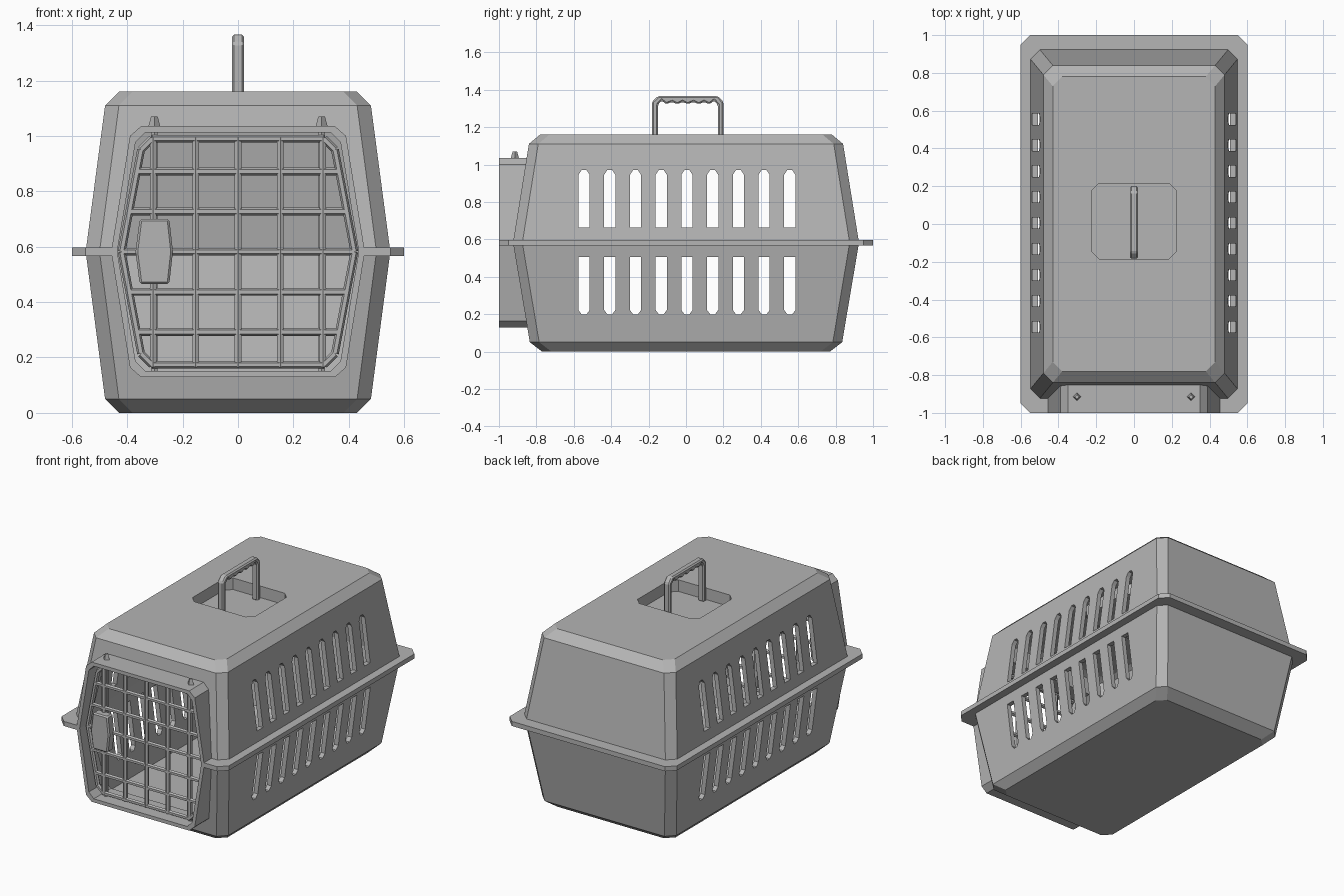
import bpy, bmesh
from mathutils import Vector

cube = bpy.data.objects.get("Cube")
if cube:
    bpy.data.objects.remove(cube, do_unlink=True)

grey = bpy.data.materials.new("plain grey")
grey.use_nodes = True
colour = (0.46, 0.46, 0.46, 1)
grey.diffuse_color = colour
grey.node_tree.nodes["Principled BSDF"].inputs["Base Color"].default_value = colour


def loft(name, rings):
    """Skin a closed solid over rings of equal point count."""
    bm = bmesh.new()
    loops = [[bm.verts.new(p) for p in ring] for ring in rings]
    n = len(loops[0])
    for a, b in zip(loops, loops[1:]):
        for i in range(n):
            j = (i + 1) % n
            bm.faces.new((a[i], a[j], b[j], b[i]))
    bm.faces.new(loops[0][::-1])
    bm.faces.new(loops[-1])
    bmesh.ops.recalc_face_normals(bm, faces=bm.faces)
    mesh = bpy.data.meshes.new(name)
    bm.to_mesh(mesh)
    bm.free()
    mesh.materials.append(grey)
    obj = bpy.data.objects.new(name, mesh)
    bpy.context.collection.objects.link(obj)
    return obj


def rect(hx, y0, y1, z, c):
    """Rectangle with cut corners at height z."""
    return [(hx, y0 + c, z), (hx, y1 - c, z), (hx - c, y1, z), (c - hx, y1, z),
            (-hx, y1 - c, z), (-hx, y0 + c, z), (c - hx, y0, z), (hx - c, y0, z)]


def prism_y(name, outline, y0, y1):
    return loft(name, [[(x, y, z) for x, z in outline] for y in (y0, y1)])


def prism_x(name, outline, x0, x1):
    return loft(name, [[(x, y, z) for y, z in outline] for x in (x0, x1)])


def apply_all(obj):
    bpy.context.view_layer.objects.active = obj
    for mod in list(obj.modifiers):
        bpy.ops.object.modifier_apply(modifier=mod.name)


def combine(obj, other, operation):
    mod = obj.modifiers.new("cut", 'BOOLEAN')
    mod.operation, mod.solver, mod.object = operation, 'EXACT', other
    apply_all(obj)
    bpy.data.objects.remove(other, do_unlink=True)


def bevel(obj, width):
    mod = obj.modifiers.new("bevel", 'BEVEL')
    mod.width, mod.segments = width, 1
    mod.limit_method, mod.angle_limit = 'ANGLE', 0.6
    apply_all(obj)


MID = 0.582


def door_outline(top, hx_top, hx_cut, cut, hx_mid):
    """Six-sided doorway shape with clipped corners, mirrored about MID."""
    half = [(hx_top, top), (hx_cut, top - cut), (hx_mid, MID),
            (hx_cut, 2 * MID - top + cut), (hx_top, 2 * MID - top)]
    return half + [(-x, z) for x, z in reversed(half)]


# Shell: outer hull, flange and door surround
LEVELS = [(0.43, 0.77, 0.0), (0.48, 0.835, 0.05), (0.55, 0.925, MID),
          (0.48, 0.84, 1.11), (0.43, 0.78, 1.16)]
body = loft("carrier_shell", [rect(hx, -hy, hy, z, 0.05) for hx, hy, z in LEVELS])
combine(body, prism_y("surround", door_outline(1.035, 0.35, 0.39, 0.035, 0.458),
                      -1, -0.78), 'UNION')
combine(body, loft("flange", [rect(0.6, -1, 1, z, 0.05) for z in (0.567, 0.597)]), 'UNION')

# Hollow interior, leaving material around the roof tray
T = 0.03
cavity = loft("cavity", [rect(hx - T, T - hy, hy - T, min(max(z, T), 1.16 - T), 0.045)
                         for hx, hy, z in
                         [(0.44, 0.785, 0), LEVELS[1], LEVELS[2], LEVELS[3], (0.45, 0.8, 1.16)]])
combine(cavity, loft("tray_block", [rect(0.25, -0.21, 0.24, z, 0.05)
                                    for z in (1.06, 1.3)]), 'DIFFERENCE')
combine(body, cavity, 'DIFFERENCE')
combine(body, loft("tray_hole", [rect(0.225, -0.185, 0.215, z, 0.04)
                                 for z in (1.085, 1.3)]), 'DIFFERENCE')

# Doorway
combine(body, prism_y("doorway", door_outline(1.012, 0.335, 0.37, 0.035, 0.436),
                      -1.1, -0.7), 'DIFFERENCE')

# Ventilation slots, pointed at the outer end
for i in range(9):
    y = 0.005 + (i - 4) * 0.1375
    for inner, shoulder, tip in ((0.663, 0.945, 0.972), (0.505, 0.222, 0.198)):
        slot = [(y - 0.03, inner), (y + 0.03, inner), (y + 0.03, shoulder),
                (y + 0.012, tip), (y - 0.012, tip), (y - 0.03, shoulder)]
        combine(body, prism_x("slot", slot, -0.8, 0.8), 'DIFFERENCE')


# Wire door
DOOR_Y = -0.935


def bar(name, a, b, r, sides=6):
    a, b = Vector(a), Vector(b)
    bm = bmesh.new()
    bmesh.ops.create_cone(bm, cap_ends=True, segments=sides, radius1=r, radius2=r,
                          depth=(b - a).length)
    mesh = bpy.data.meshes.new(name)
    bm.to_mesh(mesh)
    bm.free()
    mesh.materials.append(grey)
    obj = bpy.data.objects.new(name, mesh)
    obj.location = (a + b) / 2
    obj.rotation_mode = 'QUATERNION'
    obj.rotation_quaternion = (b - a).to_track_quat('Z', 'Y')
    bpy.context.collection.objects.link(obj)
    return obj


rim = door_outline(0.99, 0.31, 0.35, 0.04, 0.42)
for i, (p, q) in enumerate(zip(rim, rim[1:] + rim[:1])):
    bar(f"door_rim_{i + 1}", (p[0], DOOR_Y, p[1]), (q[0], DOOR_Y, q[1]), 0.014)
for i in range(-2, 3):
    x = i * 0.153
    bar(f"door_upright_{i + 3}", (x, DOOR_Y, 0.165), (x, DOOR_Y, 0.995), 0.014)
    z = MID + i * 0.145
    hx = 0.42 - abs(z - MID) * 0.17
    bar(f"door_crossbar_{i + 3}", (-hx, DOOR_Y, z), (hx, DOOR_Y, z), 0.014)

# Hinge rod, latch rod and the pegs above the surround
for side, x in (("hinge", 0.302), ("latch", -0.302)):
    bar(f"{side}_rod", (x, -0.92, 0.145), (x, -0.92, 1.03), 0.014)
    loft(f"{side}_peg", [[(x + r, -0.915, z), (x, r - 0.915, z),
                          (x - r, -0.915, z), (x, -r - 0.915, z)]
                         for r, z in ((0.024, 1.025), (0.012, 1.07))])

# Latch plate
plate = [(-0.355, 0.7), (-0.248, 0.7), (-0.235, MID), (-0.248, 0.465),
         (-0.355, 0.465), (-0.37, MID)]
bevel(prism_y("latch_plate", plate, -0.985, -0.925), 0.008)

# Carrying handle with a scalloped grip
arch = [(-0.182, 1.08), (-0.182, 1.335), (-0.15, 1.366), (0.17, 1.366), (0.2, 1.335),
        (0.2, 1.08), (0.17, 1.08), (0.17, 1.32), (0.15, 1.342)]
arch += [(0.125 - i * 0.0287, 1.322 if i % 2 == 0 else 1.336) for i in range(9)]
arch += [(-0.13, 1.342), (-0.15, 1.32), (-0.15, 1.08)]
bevel(prism_x("carry_handle", arch, -0.022, 0.022), 0.008)
